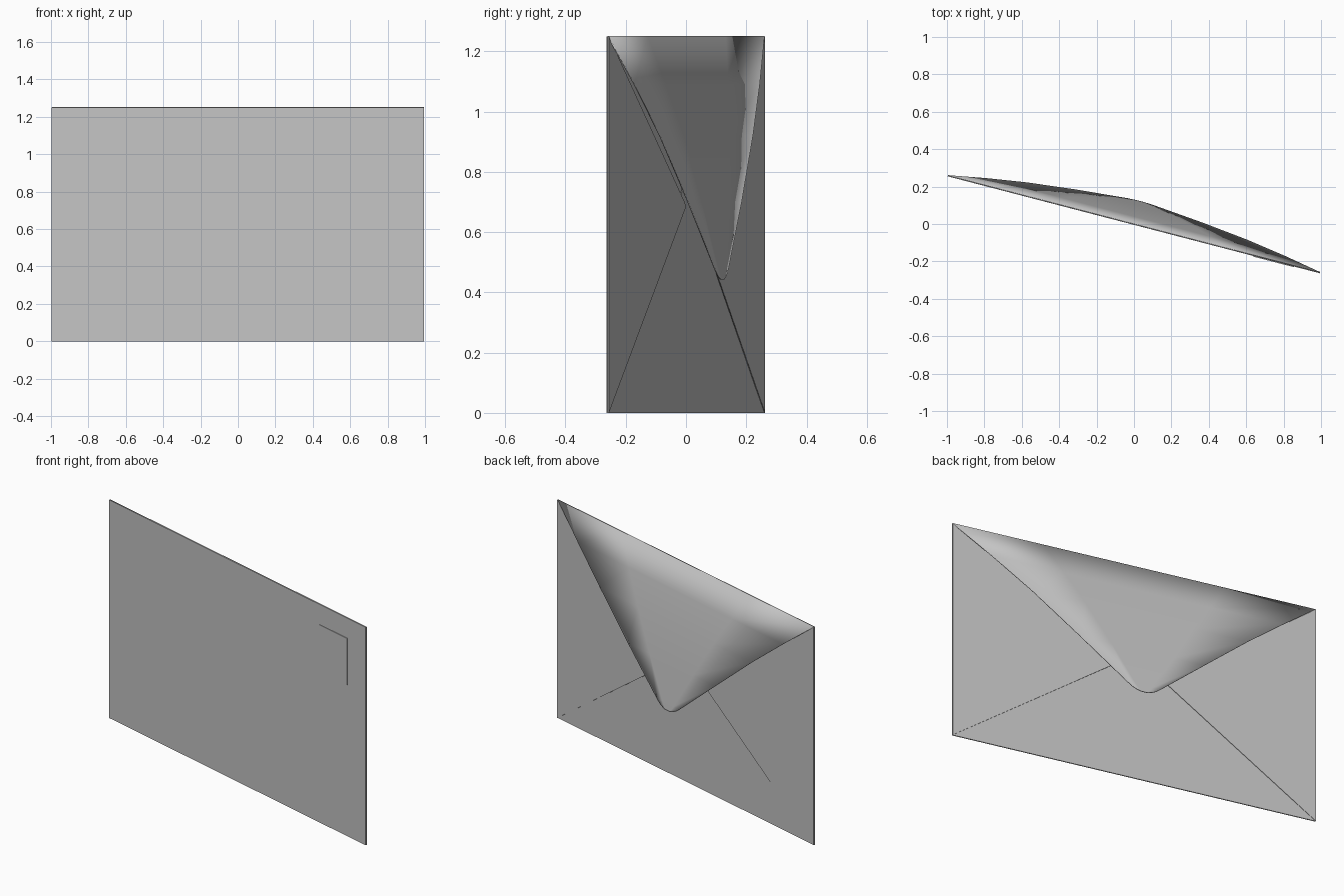
import bpy, bmesh, math
from mathutils import Matrix

cube = bpy.data.objects.get("Cube")
if cube:
    bpy.data.objects.remove(cube, do_unlink=True)

# One plain paper colour
paper = bpy.data.materials.new("grey_paper")
paper.use_nodes = True
COLOUR = (0.55, 0.55, 0.55, 1)
paper.diffuse_color = COLOUR
paper.node_tree.nodes["Principled BSDF"].inputs["Base Color"].default_value = COLOUR

W, H = 1.028, 1.25                                   # half width and height
TURN = Matrix.Rotation(math.radians(-14.6), 4, 'Z')  # envelope stands at an angle


def sheet(name, points, faces, thickness=0.003, smooth=False):
    """Thin paper sheet; points are (along, outwards to the back, up)."""
    bm = bmesh.new()
    verts = [bm.verts.new(p) for p in points]
    for f in faces:
        bm.faces.new([verts[i] for i in f])
    bmesh.ops.recalc_face_normals(bm, faces=bm.faces)
    # the sheet's outer side looks backwards
    if sum(f.normal.y * f.calc_area() for f in bm.faces) < 0:
        bmesh.ops.reverse_faces(bm, faces=bm.faces)
    bm.transform(TURN)
    mesh = bpy.data.meshes.new(name)
    bm.to_mesh(mesh)
    bm.free()
    obj = bpy.data.objects.new(name, mesh)
    bpy.context.collection.objects.link(obj)
    mesh.materials.append(paper)
    mod = obj.modifiers.new("paper_thickness", 'SOLIDIFY')
    mod.thickness = thickness
    mod.offset = 0
    if smooth:
        bpy.ops.object.select_all(action='DESELECT')
        obj.select_set(True)
        bpy.context.view_layer.objects.active = obj
        bpy.ops.object.shade_smooth_by_angle(angle=math.radians(40))
    return obj


# Front panel
sheet("front_panel", [(-W, -0.003, 0), (W, -0.003, 0), (W, -0.003, H), (-W, -0.003, H)],
      [(0, 1, 2, 3)])

# Bottom flap folded up against the back
sheet("bottom_flap", [(-W, 0, 0), (W, 0, 0), (0.05, 0.003, 0.75), (-0.05, 0.003, 0.75)],
      [(0, 1, 2, 3)])

# Side flaps folded in over the bottom flap, lifting slightly at their tips
for side, name in ((1, "left_side_flap"), (-1, "right_side_flap")):
    sheet(name, [(side * W, 0.002, 0), (side * W, 0.002, H),
                 (side * 0.07, 0.012, 0.70), (side * 0.05, 0.012, 0.685)],
          [(0, 1, 2, 3)])

# Closing flap, hinged at the top, bulging out to a rounded tip
rows = [(1.251, W, 0.0), (1.09, 0.822, 0.037), (0.92, 0.61, 0.069),
        (0.70, 0.35, 0.098), (0.48, 0.09, 0.121), (0.462, 0.066, 0.123),
        (0.45, 0.042, 0.124), (0.443, 0.018, 0.125)]
COLS = 4
points = [(w * (2 * c / COLS - 1), n, z) for z, w, n in rows for c in range(COLS + 1)]
faces = [(r * (COLS + 1) + c, r * (COLS + 1) + c + 1,
          (r + 1) * (COLS + 1) + c + 1, (r + 1) * (COLS + 1) + c)
         for r in range(len(rows) - 1) for c in range(COLS)]
sheet("closing_flap", points, faces, 0.004, True)

# Stamp on the front, upper corner
sheet("stamp", [(0.66, -0.006, 0.87), (0.885, -0.006, 0.87),
                (0.885, -0.006, 1.135), (0.66, -0.006, 1.135)], [(0, 1, 2, 3)], 0.004)
